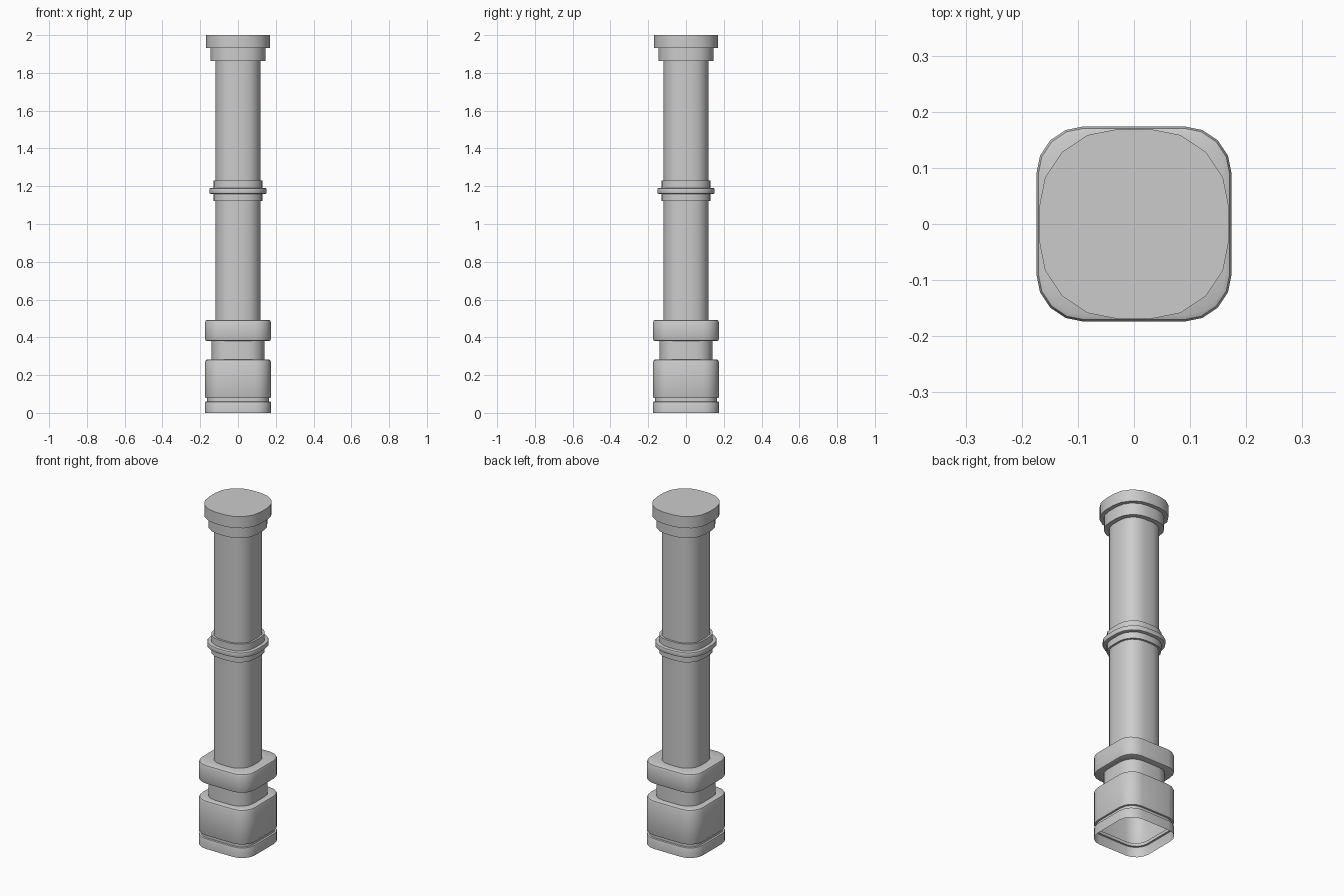
import bpy, bmesh, math

if "Cube" in bpy.data.objects:
    bpy.data.objects.remove(bpy.data.objects["Cube"])

SEG = 4  # facets per rounded corner


def outline(h, r):
    """Rounded square of half width h and corner radius r."""
    pts = []
    for q in range(4):
        base = q * math.pi / 2
        sx, sy = [(1, 1), (-1, 1), (-1, -1), (1, -1)][q]
        for i in range(SEG + 1):
            a = base + i * math.pi / 2 / SEG
            pts.append((sx * (h - r) + r * math.cos(a), sy * (h - r) + r * math.sin(a)))
    return pts


def loft(name, profile, cap_top=False):
    """Skin rounded-square sections given as (z, half width, corner radius)."""
    bm = bmesh.new()
    rings = [[bm.verts.new((x, y, z)) for x, y in outline(h, r)] for z, h, r in profile]
    n = len(rings[0])
    for lo, hi in zip(rings, rings[1:]):
        for i in range(n):
            j = (i + 1) % n
            bm.faces.new((lo[i], lo[j], hi[j], hi[i]))
    if cap_top:
        bm.faces.new(rings[-1])
    me = bpy.data.meshes.new(name)
    bm.to_mesh(me)
    bm.free()
    ob = bpy.data.objects.new(name, me)
    bpy.context.collection.objects.link(ob)
    bpy.ops.object.select_all(action='DESELECT')
    ob.select_set(True)
    bpy.context.view_layer.objects.active = ob
    bpy.ops.object.shade_smooth_by_angle(angle=math.radians(32))
    return ob


def block(z0, z1, h, r, b0=0.0, b1=0.0):
    """Profile of one block with optional softened lower and upper edges."""
    def edge(z, b, s):
        if not b:
            return [(z, h, r)]
        return [(z, h - b, r - b), (z + s * b * 0.3, h - b * 0.3, r - b * 0.3), (z + s * b, h, r)]
    return edge(z0, b0, 1) + edge(z1, b1, -1)[::-1]


SHAFT = (0.119, 0.089)

# hollow pedestal: plinth, groove, main block, neck, upper block
loft("pedestal",
     block(0.0, 0.06, 0.174, 0.085, 0, 0.004)
     + block(0.06, 0.078, 0.163, 0.076)
     + block(0.078, 0.283, 0.174, 0.085, 0.004, 0.012)
     + block(0.283, 0.381, 0.139, 0.086)
     + block(0.381, 0.493, 0.174, 0.085, 0.009, 0.012)
     + [(0.493, *SHAFT)])

# plain shafts below and above the collar
loft("lower_shaft", block(0.493, 1.123, *SHAFT))
loft("upper_shaft", block(1.23, 1.862, *SHAFT))

# three-step collar
loft("collar",
     [(1.123, *SHAFT)]
     + block(1.123, 1.16, 0.131, 0.1)
     + block(1.16, 1.19, 0.151, 0.116, 0.005, 0.005)
     + block(1.19, 1.23, 0.131, 0.1)
     + [(1.23, *SHAFT)])

# two-step capital, closed on top
loft("capital",
     [(1.862, *SHAFT)]
     + block(1.862, 1.931, 0.146, 0.115)
     + block(1.931, 2.0, 0.169, 0.139),
     cap_top=True)
